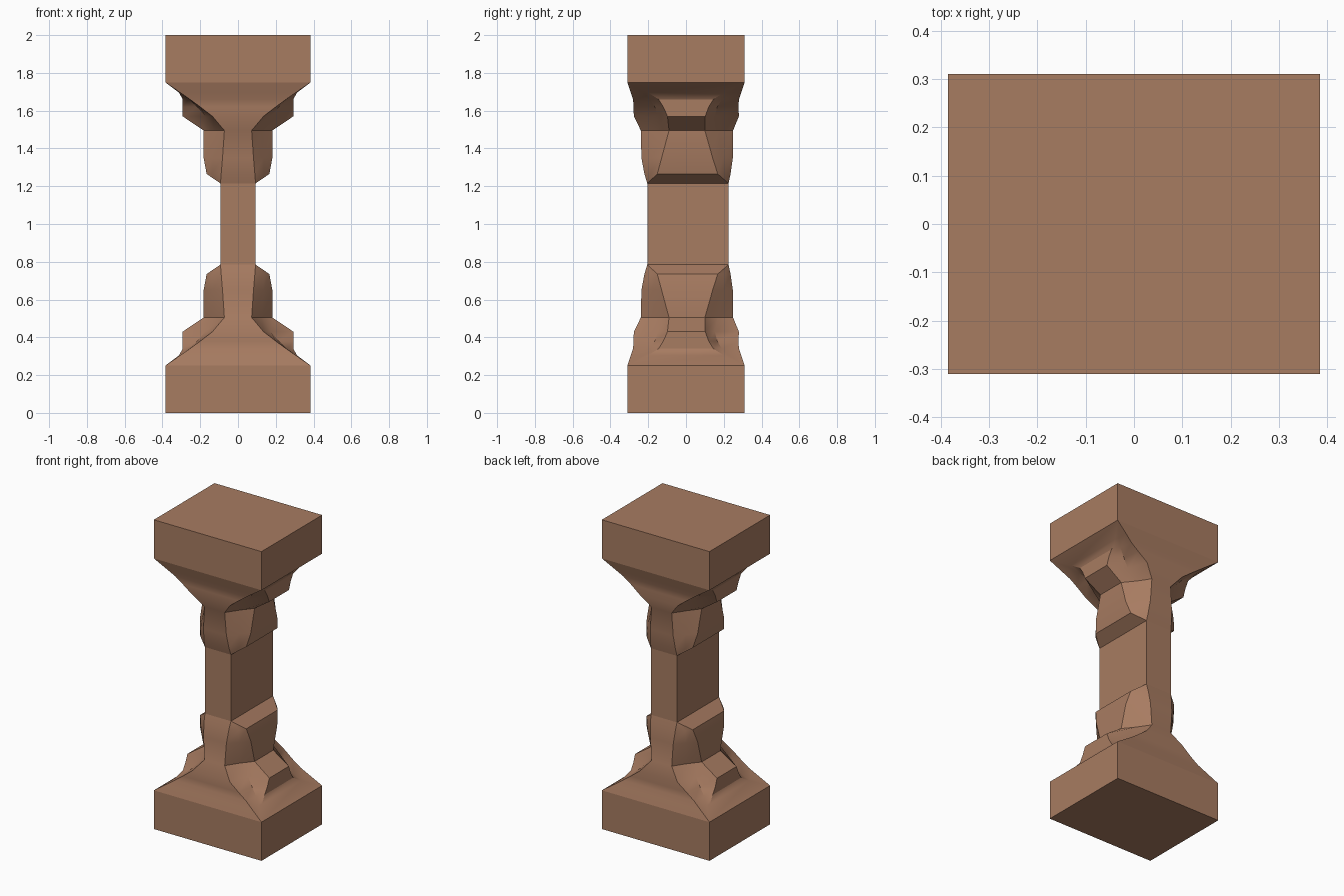
import bpy, bmesh, math

if "Cube" in bpy.data.objects:
    bpy.data.objects.remove(bpy.data.objects["Cube"])

stone = bpy.data.materials.new("brown_stone")
stone.diffuse_color = (0.39, 0.2, 0.12, 1)
stone.use_nodes = True
stone.node_tree.nodes["Principled BSDF"].inputs["Base Color"].default_value = stone.diffuse_color

# z, front half width, front depth, corner x, corner y, side reach, side half width, y shift
LEVELS = [
    (0.25, .385, .31, .385, .31, .385, .31, 0),
    (0.305, .305, .292, .305, .225, .312, .20, 0),
    (0.34, .255, .28, .262, .19, .293, .145, 0),
    (0.38, .20, .278, .215, .165, .293, .12, 0),
    (0.43, .135, .278, .175, .15, .293, .10, .002),
    (0.505, .072, .244, .125, .165, .182, .095, .005),
    (0.65, .082, .242, .135, .19, .182, .135, .006),
    (0.735, .089, .228, .138, .195, .166, .16, .008),
    (0.785, .093, .215, .093, .215, .093, .215, .01),
]


def ring(level):
    """Twelve-point cross-section made by mirroring one corner."""
    z, a, f, mx, my, s, b, dy = level
    quarter = [(s, b), (mx, my), (a, f)]
    pts = []
    for sx, sy in ((1, 1), (-1, 1), (-1, -1), (1, -1)):
        q = quarter if sx * sy > 0 else quarter[::-1]
        pts += [(x * sx, y * sy + dy, z) for x, y in q]
    return pts


def box_level(z, x, y, dy=0):
    return (z, x, y, x, y, x, y, dy)


def loft(name, levels, cap_bottom=False, cap_top=False):
    bm = bmesh.new()
    rings = [[bm.verts.new(p) for p in ring(l)] for l in levels]
    for lo, hi in zip(rings, rings[1:]):
        for i in range(12):
            j = (i + 1) % 12
            bm.faces.new((lo[i], lo[j], hi[j], hi[i]))
    if cap_bottom:
        bm.faces.new(rings[0][::-1])
    if cap_top:
        bm.faces.new(rings[-1])
    bmesh.ops.remove_doubles(bm, verts=bm.verts, dist=1e-5)
    bmesh.ops.recalc_face_normals(bm, faces=bm.faces) if cap_bottom or cap_top else None
    me = bpy.data.meshes.new(name)
    bm.to_mesh(me)
    bm.free()
    me.materials.append(stone)
    ob = bpy.data.objects.new(name, me)
    bpy.context.collection.objects.link(ob)
    bpy.ops.object.select_all(action='DESELECT')
    ob.select_set(True)
    bpy.context.view_layer.objects.active = ob
    bpy.ops.object.shade_smooth_by_angle(angle=math.radians(28))
    return ob


# Square blocks at the foot and head
loft("foot_block", [box_level(0, .385, .31), box_level(.25, .385, .31)], cap_bottom=True)
loft("head_block", [box_level(1.75, .385, .31), box_level(2, .385, .31)], cap_top=True)

# Carved collars, the upper one a flipped copy of the lower
loft("lower_collar", LEVELS)
loft("upper_collar", [(2 - l[0],) + l[1:] for l in reversed(LEVELS)])

# Plain shaft
loft("shaft", [box_level(.785, .093, .215, .01), box_level(1.215, .093, .215, .01)])
